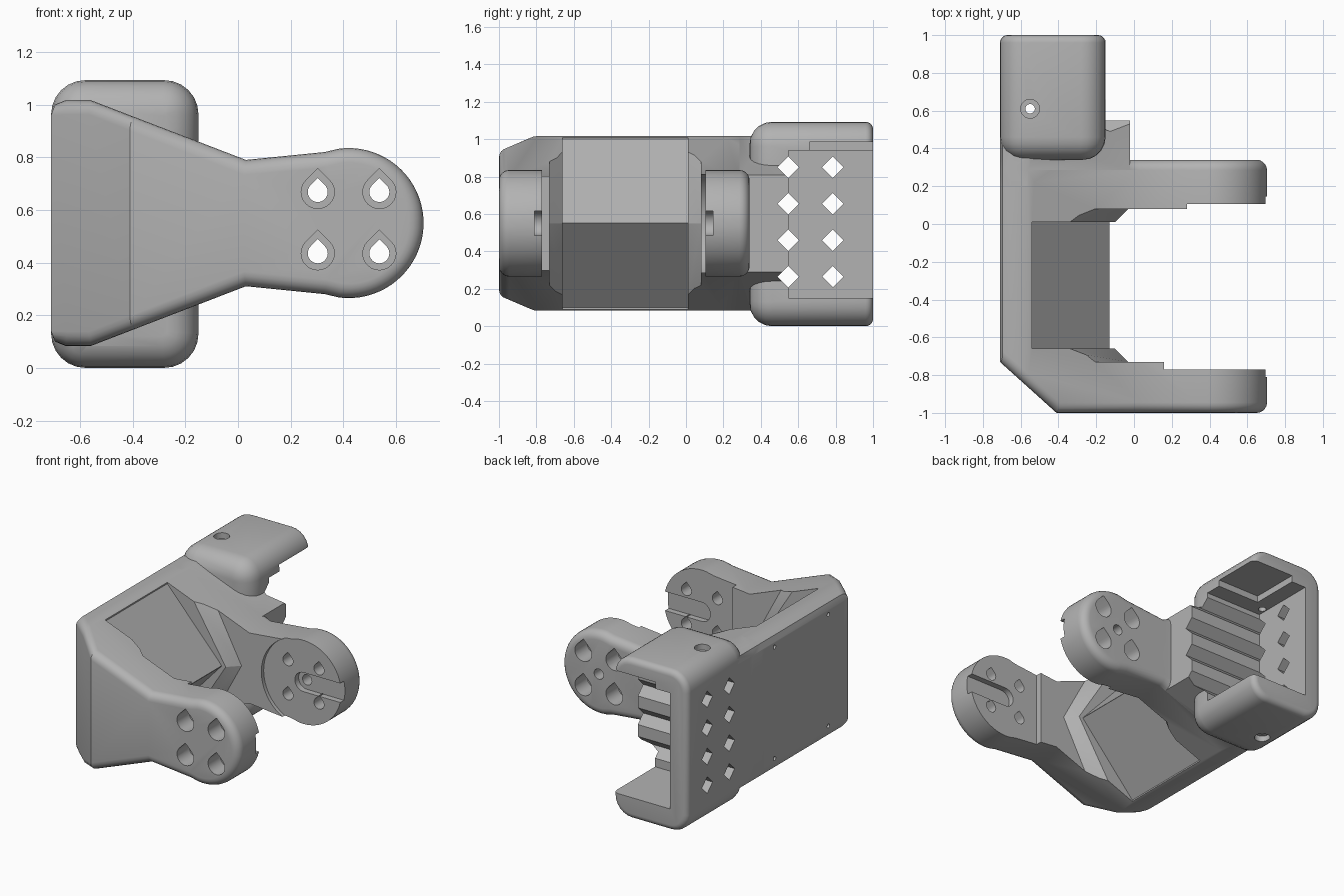
import bpy, bmesh, math
from mathutils import Vector, Matrix

cube = bpy.data.objects.get("Cube")
if cube:
    bpy.data.objects.remove(cube, do_unlink=True)

MID = 0.55    # height of the mirror plane
HUB = 0.42    # x of the arm hub

grey = bpy.data.materials.new("light grey plastic")
grey.use_nodes = True
colour = (0.45, 0.45, 0.45, 1)
grey.diffuse_color = colour
grey.node_tree.nodes["Principled BSDF"].inputs["Base Color"].default_value = colour


def finish(name, bm):
    bmesh.ops.recalc_face_normals(bm, faces=bm.faces[:])
    mesh = bpy.data.meshes.new(name)
    bm.to_mesh(mesh)
    bm.free()
    mesh.materials.append(grey)
    ob = bpy.data.objects.new(name, mesh)
    bpy.context.collection.objects.link(ob)
    return ob


def loft(sections):
    """Join rings of (x, z) points, each given with its y."""
    bm = bmesh.new()
    rings = [[bm.verts.new((x, y, z)) for x, z in pts] for pts, y in sections]
    n = len(rings[0])
    for a, b in zip(rings, rings[1:]):
        for i in range(n):
            j = (i + 1) % n
            bm.faces.new((a[i], a[j], b[j], b[i]))
    bm.faces.new(rings[0])
    bm.faces.new(rings[-1])
    bmesh.ops.recalc_face_normals(bm, faces=bm.faces[:])
    return bm


def prism(pts, y0, y1):
    return loft([(pts, y0), (pts, y1)])


def round_edges(bm, edges, radius, segments=5):
    bmesh.ops.bevel(bm, geom=edges, offset=radius, segments=segments, profile=0.5,
                    affect='EDGES', clamp_overlap=False)


def slice_off(bm, point, normal):
    geom = bm.verts[:] + bm.edges[:] + bm.faces[:]
    cut = bmesh.ops.bisect_plane(bm, geom=geom, plane_co=point, plane_no=normal, clear_outer=True)
    rim = [e for e in cut["geom_cut"] if isinstance(e, bmesh.types.BMEdge)]
    bmesh.ops.contextual_create(bm, geom=rim)
    bmesh.ops.recalc_face_normals(bm, faces=bm.faces[:])


def arc(cx, cz, r, start, end, n):
    angles = [math.radians(start + (end - start) * i / n) for i in range(n + 1)]
    return [(cx + r * math.cos(a), cz + r * math.sin(a)) for a in angles]


def block(lo, hi):
    return prism([(lo[0], lo[2]), (hi[0], lo[2]), (hi[0], hi[2]), (lo[0], hi[2])], lo[1], hi[1])


def rod(centre, axis, r1, r2, length, sides=24):
    bm = bmesh.new()
    turn = Vector((0, 0, 1)).rotation_difference(Vector(axis)).to_matrix().to_4x4()
    bmesh.ops.create_cone(bm, cap_ends=True, segments=sides, radius1=r1, radius2=r2,
                          depth=length, matrix=Matrix.Translation(centre) @ turn)
    return bm


def combine(target, bm, operation='DIFFERENCE'):
    tool = finish("tool", bm)
    tool.hide_render = True
    mod = target.modifiers.new("combine", 'BOOLEAN')
    mod.operation, mod.solver, mod.object = operation, 'EXACT', tool
    graph = bpy.context.evaluated_depsgraph_get()
    mesh = bpy.data.meshes.new_from_object(target.evaluated_get(graph))
    target.modifiers.clear()
    target.data = mesh
    bpy.data.objects.remove(tool, do_unlink=True)


def mirrored(upper):
    """Close an upper half outline with its reflection about the mid height."""
    return upper + [(x, 2 * MID - z) for x, z in reversed(upper)]


# Side outline: tall back plate, waist and round arm end
upper = [(-0.71, 0.96), (-0.695, 1.0), (-0.655, 1.017), (-0.56, 1.017), (0.03, 0.79), (0.33, 0.82)]
upper += arc(HUB, MID, 0.285, 97, 4, 18)
outline = mirrored(upper)

# Yoke body with slanted front corner and rounded rims
bm = prism(outline, -1, 0.34)
slice_off(bm, (-0.41, -1, 0), (-0.27, -0.3, 0))
round_edges(bm, [e for e in bm.edges if e.calc_face_angle(0) > 0.9], 0.055)
bracket = finish("yoke_bracket", bm)

# Shoulder between back arm and clamp
bm = prism(outline, 0.2, 0.6)
slice_off(bm, (-0.02, 0, 0), (1, 0, 0))
combine(bracket, bm, 'UNION')

# Rounded clamp housing
corner = 0.13
frame = []
for x, z, start in ((-0.15 - corner, 1.093 - corner, 0), (-0.71 + corner, 1.093 - corner, 90),
                    (-0.71 + corner, corner, 180), (-0.15 - corner, corner, 270)):
    frame += arc(x, z, corner, start, start + 90, 6)
bm = prism(frame, 0.34, 1)
for y, radius in ((0.34, 0.12), (1, 0.04)):
    rim = [e for e in bm.edges if all(abs(v.co.y - y) < 0.001 for v in e.verts)]
    round_edges(bm, rim, radius)
combine(bracket, bm, 'UNION')

# Space between the arms, around the wedge ridge
ridge = mirrored([(0.9, 1.3), (-0.54, 1.3), (-0.54, 1.0), (-0.13, MID + 0.001)])
combine(bracket, prism(ridge, -0.66, 0.01))
near = mirrored([(0.9, 1.3), (-0.57, 1.3), (-0.1, MID + 0.001)])
far = mirrored([(0.9, 1.3), (-0.43, 1.3), (-0.03, MID + 0.001)])
combine(bracket, loft([(far, -0.73), (near, -0.66), (near, 0.01), (far, 0.08)]))

# Shallow seats on the inner arm faces
combine(bracket, block((0.16, -0.77, 0.1), (0.9, -0.6, 1)))
combine(bracket, rod((HUB, 0, MID), (0, 1, 0), 0.3, 0.3, 0.21, 48))

# Round-ended slots running out of both arm ends
slot = [(0.9, MID + 0.065)] + arc(HUB, MID, 0.065, 90, 270, 12) + [(0.9, MID - 0.065)]
combine(bracket, prism(slot, -0.81, -0.7))
combine(bracket, prism(slot, 0.05, 0.145))
combine(bracket, rod((HUB, 0.2, MID), (0, 1, 0), 0.035, 0.035, 0.5))


# Teardrop screw holes with wide outer seats
def teardrop(x, z, r):
    return arc(x, z, r, 135, 405, 18) + [(x, z + r * math.sqrt(2))]


for x in (HUB - 0.117, HUB + 0.117):
    for z in (0.435, 0.668):
        combine(bracket, prism(teardrop(x, z, 0.038), -1.2, 0.5))
        wide = teardrop(x, z, 0.063)
        combine(bracket, prism(wide, -1.2, -0.87))
        combine(bracket, prism(wide, 0.21, 0.5))

# Clamp opening and ceiling recess
combine(bracket, block((-0.58, 0.547, 0.15), (0.3, 1.3, 0.94)))
combine(bracket, block((-0.47, 0.66, 0.9), (0.3, 1.3, 0.985)))

# Grip grooves and diamond windows
for y in (0.547, 0.785):
    for i in range(4):
        z = 0.265 + 0.195 * i
        d = 0.057
        bm = block((-0.9, -d, -d), (0.1, d, d))
        bmesh.ops.transform(bm, verts=bm.verts[:], matrix=Matrix.Translation((0, y, z))
                            @ Matrix.Rotation(math.pi / 4, 4, 'X')
                            @ Matrix.Diagonal((1, 0.7071, 0.7071, 1)))
        combine(bracket, bm)

# Countersunk screw holes through clamp top and bottom
screw = (-0.55, 0.61)
combine(bracket, rod((*screw, MID), (0, 0, 1), 0.025, 0.025, 2))
for z in (0, 1.093):
    combine(bracket, rod((*screw, z), (0, 0, 1), 0.05, 0.05, 0.08))

# Small pin holes in the back plate
for y in (-0.52, 0.06):
    for z in (0.17, 0.93):
        combine(bracket, rod((-0.71, y, z), (1, 0, 0), 0.014, 0.014, 0.16, 12))

# Smooth rounded rims, keep edges crisp
bpy.ops.object.select_all(action='DESELECT')
bracket.select_set(True)
bpy.context.view_layer.objects.active = bracket
bpy.ops.object.shade_smooth_by_angle(angle=math.radians(28))
